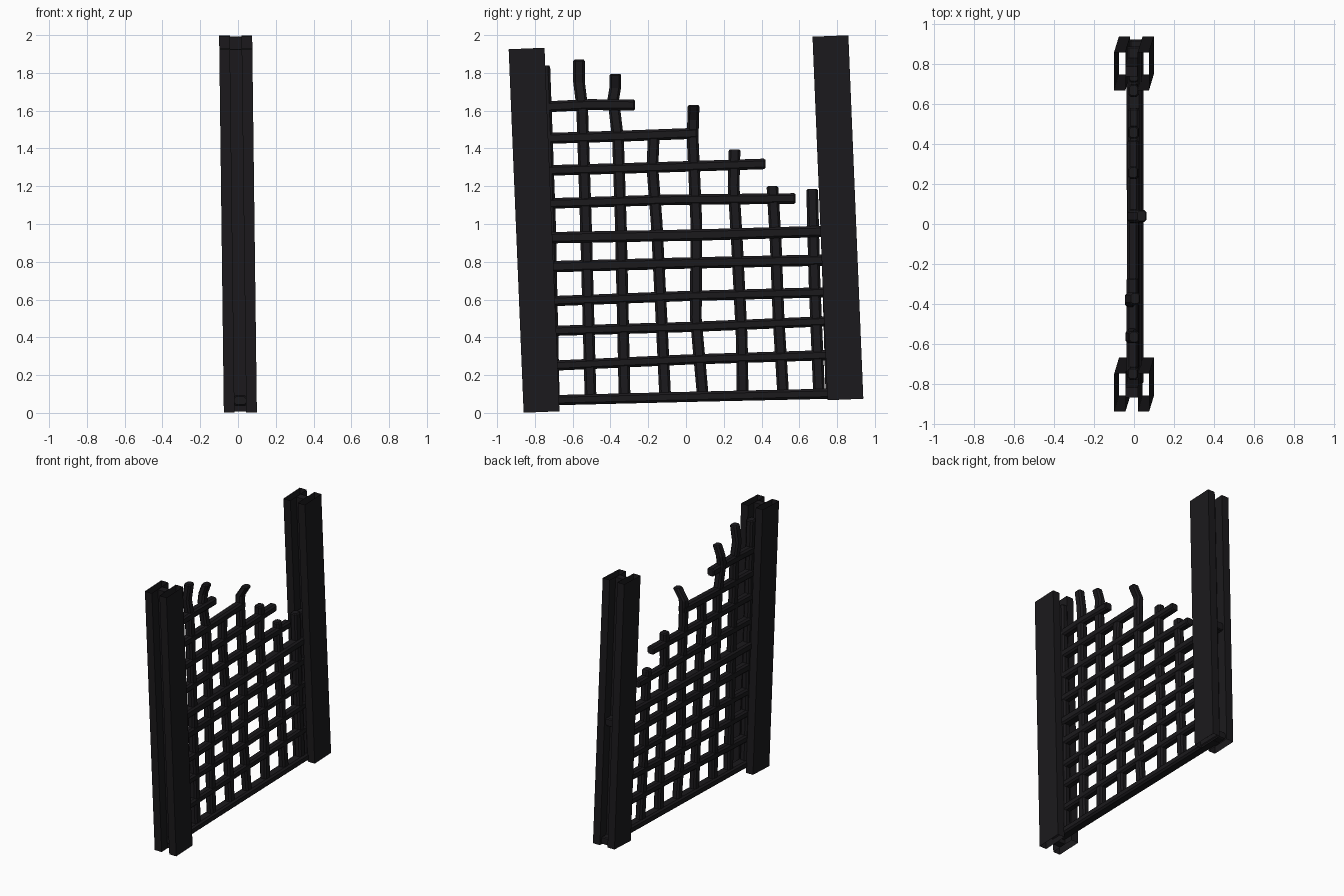
import bpy, bmesh, math
from mathutils import Matrix, Vector

if "Cube" in bpy.data.objects:
    bpy.data.objects.remove(bpy.data.objects["Cube"])

TILT = math.radians(2.36)      # sideways lean of the whole gate
LEAN = 0.0125                  # drift in x per unit of height
ROT = Matrix.Rotation(TILT, 4, 'X')

mat = bpy.data.materials.new("dark_iron")
mat.diffuse_color = (0.011, 0.010, 0.012, 1)
mat.use_nodes = True
mat.node_tree.nodes["Principled BSDF"].inputs["Base Color"].default_value = mat.diffuse_color


def finish(bm, name):
    bmesh.ops.recalc_face_normals(bm, faces=bm.faces)
    me = bpy.data.meshes.new(name)
    bm.to_mesh(me)
    bm.free()
    ob = bpy.data.objects.new(name, me)
    me.materials.append(mat)
    bpy.context.collection.objects.link(ob)
    return ob


def place(x, y, z):
    """Gate space (centred on z = 0) to leaning world space."""
    p = ROT @ Vector((x, y, z))
    return Vector((p.x - LEAN * p.z, p.y, p.z + 1))


def tube(name, x0, x1, y0, y1, h, capped):
    """Upright rectangular tube, open-ended unless capped."""
    bm = bmesh.new()
    corners = [(x0, y0), (x1, y0), (x1, y1), (x0, y1)]
    lo, hi = ([bm.verts.new(place(x, y, z)) for x, y in corners] for z in (-h, h))
    for i in range(4):
        j = (i + 1) % 4
        bm.faces.new((lo[i], lo[j], hi[j], hi[i]))
    if capped:
        bm.faces.new(lo[::-1])
        bm.faces.new(hi)
    finish(bm, name)


def bar(name, path, a, b, upright):
    """Sweep a chamfered rectangle along (x, y, z) points; a = half size in x."""
    c = 0.012
    ring = [(a, b - c), (a - c, b), (c - a, b), (-a, b - c),
            (-a, c - b), (c - a, -b), (a - c, -b), (a, c - b)]
    bm = bmesh.new()
    rings = []
    last = len(path) - 1
    ends = [(path[0], 0.8)] + [(p, 1) for p in path] + [(path[-1], 0.8)]
    for k, (p, s) in enumerate(ends):
        x, y, z = p
        # inset the full-size end rings so that tips are chamfered
        d = 0.008 if k == 1 else (-0.008 if k == last + 1 else 0)
        if upright:
            z += d
        else:
            y += d
        x -= LEAN * (z - 1)
        if upright:
            rings.append([bm.verts.new((x + u * s, y + v * s, z)) for u, v in ring])
        else:
            rings.append([bm.verts.new((x + u * s, y, z + v * s)) for u, v in ring])
    for r, q in zip(rings, rings[1:]):
        for i in range(8):
            j = (i + 1) % 8
            bm.faces.new((r[i], r[j], q[j], q[i]))
    bm.faces.new(rings[0][::-1])
    bm.faces.new(rings[-1])
    finish(bm, name)


# Side posts: two hollow flanges with a recessed web between
for side, s in (("left", -1), ("right", 1)):
    ys = sorted((s * 0.71, s * 0.90))
    for face, f in (("front", 1), ("rear", -1)):
        xs = sorted((f * 0.031, f * 0.0875))
        tube(f"{side}_post_{face}_flange", *xs, *ys, 0.963, False)
    tube(f"{side}_post_web", -0.031, 0.031, *sorted((s * 0.78, s * 0.83)), 0.96, True)

# Upright bars, bottom to broken top: (y, z) or (y, z, bend in x)
uprights = [
    [(-0.70, 0.06), (-0.72, 1.0), (-0.75, 1.84, 0.005)],
    [(-0.505, 0.06), (-0.53, 1.0), (-0.55, 1.62), (-0.566, 1.75, -0.008), (-0.566, 1.87, 0.01)],
    [(-0.325, 0.06), (-0.345, 1.0), (-0.36, 1.45), (-0.385, 1.66, -0.012), (-0.375, 1.72, -0.01), (-0.374, 1.795, 0.015)],
    [(-0.11, 0.07), (-0.13, 0.5), (-0.155, 1.0), (-0.178, 1.3), (-0.17, 1.49)],
    [(0.09, 0.07), (0.052, 0.5), (0.055, 1.0), (0.035, 1.46), (0.038, 1.55), (0.04, 1.63, 0.045)],
    [(0.30, 0.08), (0.295, 0.4), (0.27, 0.9), (0.252, 1.2), (0.257, 1.395)],
    [(0.515, 0.08), (0.49, 0.5), (0.475, 0.9), (0.458, 1.2)],
    [(0.705, 0.08), (0.68, 0.7), (0.668, 1.185)],
    [(0.77, 0.08), (0.74, 1.17)],
]
for n, pts in enumerate(uprights):
    path = [(p[2] if len(p) > 2 else 0, p[0], p[1]) for p in pts]
    bar(f"upright_bar_{n + 1}", path, 0.026, 0.031, True)

# Cross bars: z at left, z at right, right end, half height
crossbars = [
    (0.067, 0.105, 0.925, 0.027), (0.25, 0.307, 0.80, 0.027),
    (0.435, 0.487, 0.80, 0.027), (0.592, 0.64, 0.80, 0.027),
    (0.775, 0.81, 0.80, 0.030), (0.928, 0.965, 0.89, 0.030),
    (1.11, 1.135, 0.58, 0.028), (1.285, 1.318, 0.42, 0.028),
    (1.455, 1.48, 0.06, 0.029), (1.622, 1.63, -0.27, 0.029),
]
for n, (za, zb, end, half) in enumerate(crossbars):
    start = -0.80 if n in (0, 5) else -0.76
    mid = (start + end) / 2
    wob = 0.006 * math.sin(n * 2.3)
    path = [(0, start, za - 0.002), (0, mid, (za + zb) / 2 + wob), (0, end, zb)]
    bar(f"cross_bar_{n + 1}", path, 0.037 if n in (0, 5) else 0.029, half, False)
